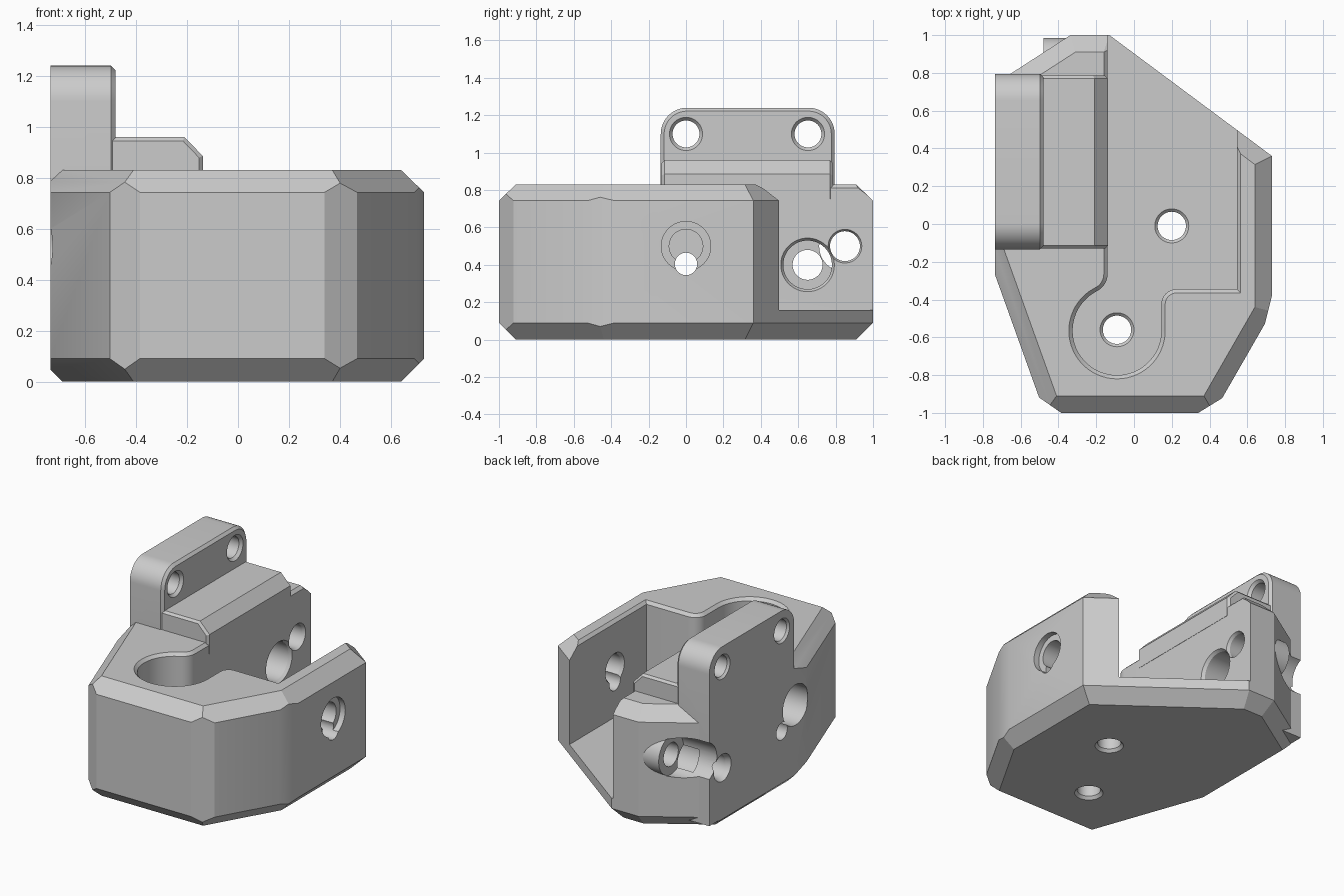
import bpy, bmesh, math
from mathutils import Vector

if "Cube" in bpy.data.objects:
    bpy.data.objects.remove(bpy.data.objects["Cube"], do_unlink=True)

grey = bpy.data.materials.new("plain_grey")
grey.use_nodes = True
grey.diffuse_color = (0.6, 0.6, 0.6, 1)
grey.node_tree.nodes["Principled BSDF"].inputs["Base Color"].default_value = grey.diffuse_color


def arc(cx, cy, r, start, end, steps):
    angles = [math.radians(start + (end - start) * i / steps) for i in range(steps + 1)]
    return [(cx + r * math.cos(a), cy + r * math.sin(a)) for a in angles]


def offset(points, d):
    """Grow a counter-clockwise outline by d with mitred corners."""
    pts = [Vector(p) for p in points]
    out = []
    for i, p in enumerate(pts):
        u = (p - pts[i - 1]).normalized()
        v = (pts[(i + 1) % len(pts)] - p).normalized()
        n, m = Vector((u.y, -u.x)), Vector((v.y, -v.x))
        out.append(p + (n + m) * d / (1 + n.dot(m)))
    return out


def loft(name, axis, outline, sections):
    """Stack offset copies of an outline along an axis: sections = (level, offset)."""
    place = {"x": lambda a, b, l: (l, a, b),
             "y": lambda a, b, l: (a, l, b),
             "z": lambda a, b, l: (a, b, l)}[axis]
    bm = bmesh.new()
    rings = [[bm.verts.new(place(a, b, level)) for a, b in offset(outline, d)]
             for level, d in sections]
    n = len(outline)
    for low, high in zip(rings, rings[1:]):
        for i in range(n):
            j = (i + 1) % n
            bm.faces.new((low[i], low[j], high[j], high[i]))
    bm.faces.new(rings[0][::-1])
    bm.faces.new(rings[-1])
    if bm.calc_volume(signed=True) < 0:
        bmesh.ops.reverse_faces(bm, faces=bm.faces[:])
    bm.normal_update()
    mesh = bpy.data.meshes.new(name)
    bm.to_mesh(mesh)
    bm.free()
    mesh.materials.append(grey)
    ob = bpy.data.objects.new(name, mesh)
    bpy.context.collection.objects.link(ob)
    return ob


def combine(target, tool, operation):
    mod = target.modifiers.new(tool.name, "BOOLEAN")
    mod.operation, mod.solver, mod.object = operation, "EXACT", tool
    bpy.context.view_layer.update()
    with bpy.context.temp_override(object=target, active_object=target):
        bpy.ops.object.modifier_apply(modifier=mod.name)
    bpy.data.objects.remove(tool, do_unlink=True)


def hole(name, axis, centre, radius, sections):
    circle = arc(*centre, radius, 0, 360, 48)[:-1]
    combine(body, loft(name, axis, circle, sections), "DIFFERENCE")


# Main body: chamfered block, then three front corners cut by upright planes
cap = [(-0.69, -0.13), (-0.41, -0.91), (0.37, -0.91), (0.64, -0.44), (0.64, 0.315),
       (-0.16, 0.91), (-0.31, 0.91), (-0.69, 0.665)]
body = loft("bracket_body", "z", cap, [(0, 0), (0.09, 0.09), (0.743, 0.09), (0.83, 0)])
corners = [(-1.5, -0.224), (-0.045, -1.237), (0.618, -0.829), (1.2, 1.5), (-1.5, 1.5)]
combine(body, loft("corner_cutter", "z", corners, [(-1, 0), (2, 0)]), "INTERSECT")

# Upright mounting tab with rounded top corners
tab = [(-0.135, 0.05), (0.795, 0.05)]
tab += arc(0.655, 1.1, 0.14, 0, 90, 12) + arc(0.005, 1.1, 0.14, 90, 180, 12)
combine(body, loft("mounting_tab", "x", tab, [(-0.8, 0), (-0.498, 0), (-0.48, -0.018)]), "UNION")

# Flat outer side
side = [(-1, -2), (-0.735, -2), (-0.735, 2), (-1, 2)]
combine(body, loft("side_cutter", "z", side, [(-1, 0), (2, 0)]), "DIFFERENCE")

# Open pocket with a round well and a chamfered lip
pocket = arc(-0.09, -0.565, 0.235, 120, 360, 40)
pocket += arc(0.225, -0.425, 0.08, 180, 90, 8)
pocket += [(0.545, -0.345), (0.545, 1.3), (-0.14, 1.3)]
pocket += arc(-0.24, -0.2655, 0.1, 0, -58, 6)
combine(body, loft("pocket_cutter", "z", pocket,
                   [(0.16, 0), (0.81, 0), (0.85, 0.04)]), "DIFFERENCE")

# Stepped shoulder beside the tab
shoulder = [(-0.6, 0.75), (-0.138, 0.75), (-0.138, 0.885), (-0.21, 0.96), (-0.6, 0.96)]
combine(body, loft("shoulder", "y", shoulder,
                   [(-0.13, -0.015), (-0.115, 0), (0.77, 0), (0.785, -0.015)]), "UNION")

# Screw boss on the rear corner, with a clear recess in front of it
boss = arc(0.85, 0.5, 0.135, 0, 360, 48)[:-1]
combine(body, loft("screw_boss", "x", boss, [(-0.5, 0), (-0.2, 0)]), "UNION")
hole("boss_recess", "x", (0.85, 0.5), 0.138, [(-0.9, 0), (-0.48, 0)])
hole("boss_hole", "x", (0.85, 0.5), 0.08, [(-0.9, 0), (-0.16, 0), (-0.13, 0.015)])

# Counterbored hole through the tall wall
hole("counterbore", "x", (0.65, 0.4), 0.13, [(-0.6, 0), (-0.16, 0), (-0.13, 0.02)])
hole("counterbore_hole", "x", (0.65, 0.4), 0.08,
     [(-0.8, 0.03), (-0.72, 0.01), (-0.7, 0), (-0.5, 0)])

# Tab holes and floor holes, countersunk on both faces
for y in (0, 0.652):
    hole("tab_hole", "x", (y, 1.1), 0.072,
         [(-0.75, 0.025), (-0.72, 0), (-0.5, 0), (-0.47, 0.025)])
for centre in ((-0.09, -0.56), (0.2, -0.01)):
    hole("floor_hole", "z", centre, 0.075,
         [(-0.01, 0.025), (0.02, 0), (0.145, 0), (0.17, 0.025)])

# Adjuster holes across both walls
hole("cross_hole", "x", (0, 0.405), 0.06, [(-0.9, 0), (0.9, 0)])
hole("adjuster_hole", "x", (0, 0.5), 0.09,
     [(0.52, 0.03), (0.565, 0), (0.69, 0), (0.69, 0.042), (0.8, 0.042)])
hole("blind_bore", "x", (-0.15, 0.53), 0.14, [(-0.9, 0), (-0.4, 0)])

# Smooth round surfaces, keep edges crisp
bpy.ops.object.select_all(action="DESELECT")
body.select_set(True)
bpy.context.view_layer.objects.active = body
bpy.ops.object.shade_smooth_by_angle(angle=math.radians(20))
